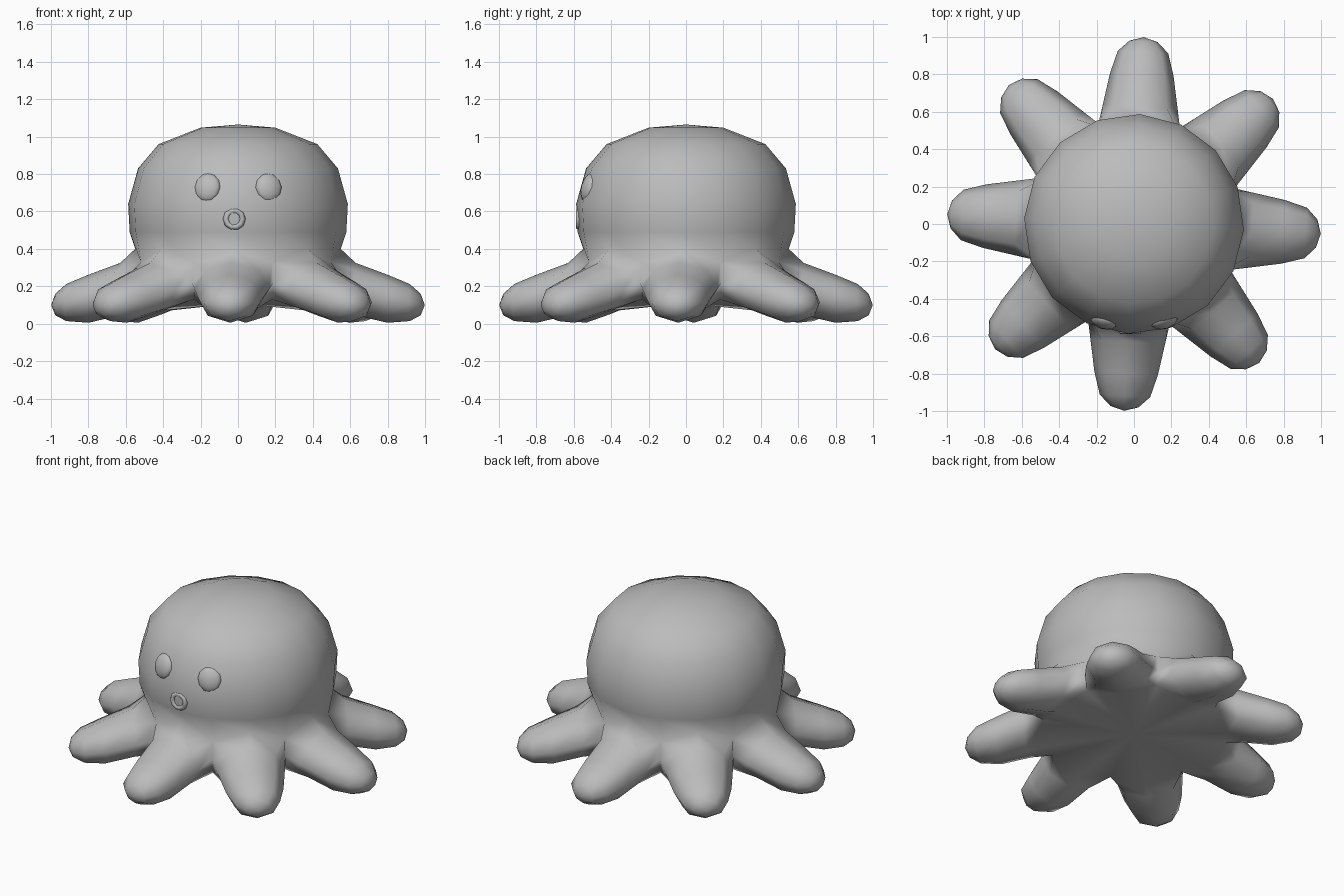
import bpy
import bmesh
from math import sin, cos, pi, radians
from mathutils import Vector

cube = bpy.data.objects.get("Cube")
if cube:
    bpy.data.objects.remove(cube, do_unlink=True)

grey = bpy.data.materials.new("soft grey")
grey.use_nodes = True
grey.diffuse_color = (0.5, 0.5, 0.5, 1)
grey.node_tree.nodes["Principled BSDF"].inputs["Base Color"].default_value = (0.5, 0.5, 0.5, 1)

ARMS = 8
SIDES = ARMS * 2
TURN = radians(-3)
STEP = 2 * pi / SIDES


def polar(r, k, z):
    a = TURN + k * STEP
    return Vector((r * cos(a), r * sin(a), z))


def finish(obj):
    obj.data.materials.append(grey)
    for p in obj.data.polygons:
        p.use_smooth = True


bm = bmesh.new()


def bridge(a, b):
    n = len(a)
    for i in range(n):
        bm.faces.new((a[i], a[(i + 1) % n], b[(i + 1) % n], b[i]))


def fan(ring, tip):
    for i in range(len(ring)):
        bm.faces.new((ring[i], ring[(i + 1) % len(ring)], tip))


# Domed head: stacked rings, closed at the crown
head = [(0.2, 1.048), (0.425, 0.96), (0.535, 0.83), (0.588, 0.64), (0.58, 0.49)]
rings = [[bm.verts.new(polar(r, k, z)) for k in range(SIDES)] for r, z in head]
fan(rings[0], bm.verts.new((0, 0, 1.065)))
for upper, lower in zip(rings, rings[1:]):
    bridge(upper, lower)

# Skirt: rises over each arm and dips into the gap between arms
skirt, gap, base = [], [], []
for k in range(SIDES):
    over_arm = k % 2 == 0
    skirt.append(bm.verts.new(polar(0.55, k, 0.4 if over_arm else 0.33)))
    gap.append(None if over_arm else bm.verts.new(polar(0.57, k, 0.22)))
    base.append(bm.verts.new(polar(0.55, k, 0.07 if over_arm else 0.13)))
bridge(rings[-1], skirt)
fan(base, bm.verts.new((0, 0, 0.11)))

# Arms: eight-sided loops from the shared root to a rounded tip
# (distance, half width, top, bottom)
sections = [(0.63, 0.2, 0.325, 0.045), (0.8, 0.17, 0.262, 0.005),
            (0.92, 0.135, 0.212, 0.014), (0.978, 0.075, 0.16, 0.045)]
for arm in range(0, SIDES, 2):
    l, r = (arm + 1) % SIDES, arm - 1
    loop = [skirt[arm], skirt[l], gap[l], base[l], base[arm], base[r], gap[r], skirt[r]]
    out = polar(1, arm, 0)
    side = Vector((-out.y, out.x, 0))
    for dist, half, top, bottom in sections:
        mid, tall = (top + bottom) / 2, (top - bottom) / 2
        new = []
        for i in range(8):
            a = i * pi / 4
            p = out * dist + side * half * sin(a)
            p.z = mid + tall * cos(a)
            new.append(bm.verts.new(p))
        bridge(loop, new)
        loop = new
    fan(loop, bm.verts.new(out + Vector((0, 0, 0.1))))

bmesh.ops.recalc_face_normals(bm, faces=bm.faces)
mesh = bpy.data.meshes.new("octopus_body")
bm.to_mesh(mesh)
bm.free()
body = bpy.data.objects.new("octopus_body", mesh)
bpy.context.collection.objects.link(body)
finish(body)

# Eyes: flattened balls sunk into the head
for name, s in (("right_eye", -1), ("left_eye", 1)):
    bpy.ops.mesh.primitive_uv_sphere_add(segments=8, ring_count=6, location=(s * 0.163, -0.52, 0.728),
                                         rotation=(radians(-14), 0, s * radians(17)))
    eye = bpy.context.object
    eye.name = name
    eye.scale = (0.076, 0.04, 0.078)
    finish(eye)

# Mouth: small ring barely rising from the face
bpy.ops.mesh.primitive_torus_add(major_radius=0.045, minor_radius=0.016, major_segments=10,
                                 minor_segments=6, location=(-0.02, -0.574, 0.56),
                                 rotation=(radians(90), 0, 0))
mouth = bpy.context.object
mouth.name = "mouth"
finish(mouth)
